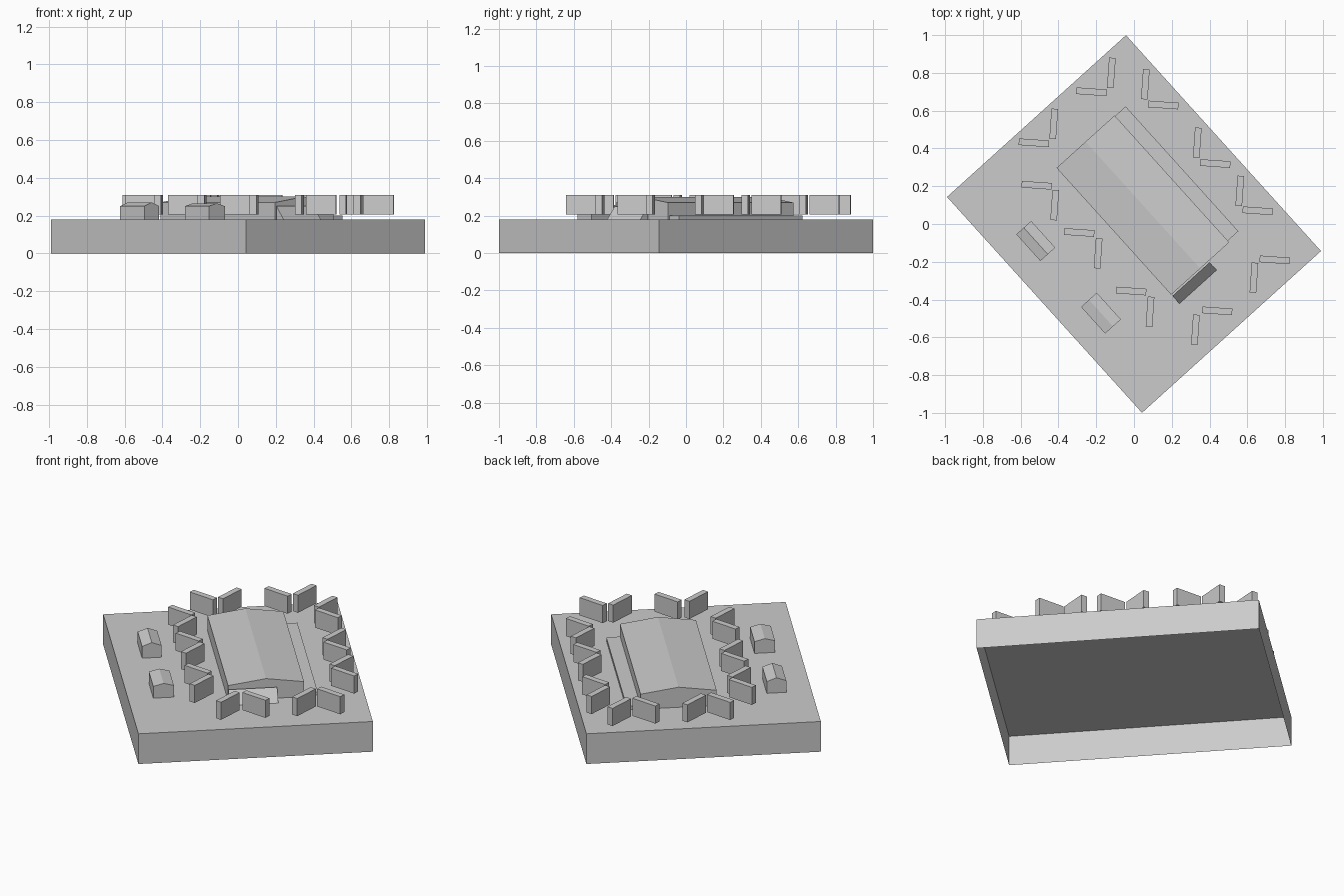
import bpy
import bmesh
from math import radians

cube = bpy.data.objects.get("Cube")
if cube:
    bpy.data.objects.remove(cube, do_unlink=True)

grey = bpy.data.materials.new("plain_grey")
grey.use_nodes = True
colour = (0.6, 0.6, 0.6, 1)
grey.diffuse_color = colour
grey.node_tree.nodes["Principled BSDF"].inputs["Base Color"].default_value = colour

PLOT_TURN = radians(-47.9)
FENCE_TURN = radians(-4)
GROUND = 0.18


def prism(name, profile, length, centre, turn):
    """Extrude a (y, z) profile along local x."""
    bm = bmesh.new()
    face = bm.faces.new([bm.verts.new((-length / 2, y, z)) for y, z in profile])
    new = bmesh.ops.extrude_face_region(bm, geom=[face])["geom"]
    bmesh.ops.translate(bm, vec=(length, 0, 0),
                        verts=[v for v in new if isinstance(v, bmesh.types.BMVert)])
    bmesh.ops.recalc_face_normals(bm, faces=bm.faces)
    mesh = bpy.data.meshes.new(name)
    bm.to_mesh(mesh)
    bm.free()
    mesh.materials.append(grey)
    obj = bpy.data.objects.new(name, mesh)
    obj.location = (*centre, 0)
    obj.rotation_euler.z = turn
    bpy.context.collection.objects.link(obj)
    return obj


def box(name, length, width, low, high, centre, turn):
    w = width / 2
    return prism(name, [(-w, low), (w, low), (w, high), (-w, high)],
                 length, centre, turn)


def gabled(name, length, width, eave, ridge, centre):
    w = width / 2
    return prism(name, [(-w, GROUND), (w, GROUND), (w, eave), (0, ridge), (-w, eave)],
                 length, centre, PLOT_TURN)


# Ground plinth, open underneath
plinth = box("ground_plinth", 1.54, 1.277, 0, GROUND, (0, 0), PLOT_TURN)
bm = bmesh.new()
bm.from_mesh(plinth.data)
under = [f for f in bm.faces if f.normal.z < -0.9]
bmesh.ops.delete(bm, geom=under, context='FACES')
bm.to_mesh(plinth.data)
bm.free()

# Main building with a low ridge, and its side terrace
gabled("main_building", 0.905, 0.414, 0.27, 0.3, (0.047, 0.1))
box("side_terrace", 0.89, 0.2, GROUND, 0.2, (0.18, 0.225), PLOT_TURN)

# Sloping entry at the end of the building
prism("entry_slope", [(0, GROUND), (-0.055, GROUND), (0, 0.25)],
      0.265, (0.302, -0.292), PLOT_TURN + radians(90)).scale.y = 1

# Two small sheds
gabled("shed_a", 0.19, 0.106, 0.25, 0.27, (-0.52, -0.09))
gabled("shed_b", 0.19, 0.112, 0.25, 0.265, (-0.175, -0.472))

# Pairs of upright panels: crosswise panel centre, lengthwise panel centre
panel_pairs = [
    ((-0.225, 0.7), (-0.12, 0.8)), ((0.155, 0.63), (0.06, 0.74)),
    ((-0.53, 0.43), (-0.425, 0.53)), ((-0.515, 0.205), (-0.42, 0.1)),
    ((-0.29, -0.045), (-0.19, -0.155)), ((-0.015, -0.355), (0.085, -0.465)),
    ((0.43, 0.32), (0.335, 0.43)), ((0.655, 0.07), (0.56, 0.175)),
    ((0.745, -0.19), (0.635, -0.285)), ((0.44, -0.46), (0.325, -0.56)),
]
for across, along in panel_pairs:
    box("panel_across", 0.16, 0.035, 0.205, 0.31, across, FENCE_TURN)
    box("panel_along", 0.16, 0.035, 0.205, 0.31, along, FENCE_TURN + radians(90))
